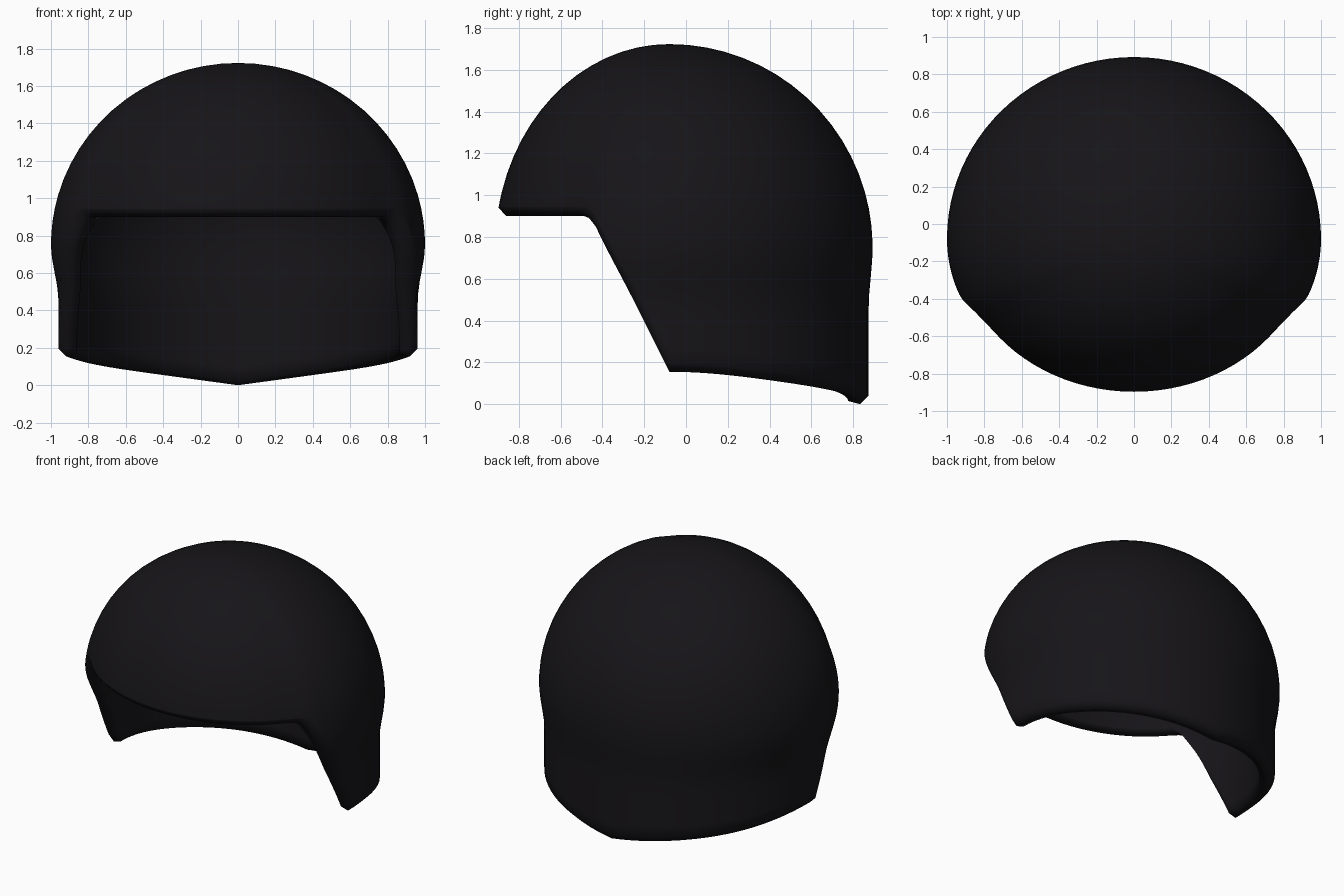
import bpy, bmesh, math

if "Cube" in bpy.data.objects:
    bpy.data.objects.remove(bpy.data.objects["Cube"])

CY, CZ, R = -0.08, 0.75, 0.973     # dome centre and height radius
WALL = 0.1


def smooth(a, b, v):
    t = min(1, max(0, (v - a) / (b - a)))
    return t * t * (3 - 2 * t)


# Horizontal position on the shell for an angle, height and inward offset
def point(ang, z, inset):
    c, s = math.cos(ang), math.sin(ang)
    if z > CZ:
        k = math.sqrt(max(0, 1 - ((z - CZ) / (R - inset)) ** 2))
        kx = ky = k
    else:
        t = smooth(0.75, 0.45, z)
        kx, ky = 1 - 0.04 * t, 1 - 0.02 * t
    ry = 0.973 if s > 0 else 0.833
    taper = 1 - 0.04 * smooth(0.38, 0.62, -s)
    return ((1 - inset) * kx * taper * c, CY + (ry - inset) * ky * s, z)


# Height of the lower rim: flat brim, slanted cheek edge, rising neck edge
def rim(ang, inset):
    c, s = abs(math.cos(ang)), math.sin(ang)
    if s >= 0:
        return 0.125 * c + 0.03 * c ** 8
    y = CY + (0.833 - inset) * 0.975 * s
    if y > -0.43:
        return 0.155 + (CY - y) / 0.35 * 0.705
    return 0.86 + 0.04 * min(1, (-0.43 - y) / 0.04)


def span(a, b, n):
    return [math.radians(a + (b - a) * i / n) for i in range(n)]


half = span(-90, -36, 14) + span(-36, 0, 24) + span(0, 90, 24) + [math.pi / 2]
angles = half + [math.pi - a for a in reversed(half[1:-1])]
N = len(angles)

bm = bmesh.new()


def ring(zfun, inset):
    return [bm.verts.new(point(a, zfun(a), inset)) for a in angles]


# Rings of one wall, ordered from crown to rim
def wall(inset, lift):
    rings = []
    for i in range(1, 15):
        z = CZ + (R - inset) * math.cos(math.radians(74 * i / 14))
        rings.append(ring(lambda a: z, inset))
    top = z
    for i in range(1, 13):
        t = i / 12
        rings.append(ring(lambda a: top + (rim(a, inset) + lift - top) * t, inset))
    return rings


# Outer wall, chamfered rim, inner wall
outer = wall(0, 0.04)
middle = ring(lambda a: rim(a, 0.042), 0.042)
inner = wall(WALL, 0.015)
rings = outer + [middle] + inner[::-1]
for a, b in zip(rings, rings[1:]):
    for i in range(N):
        j = (i + 1) % N
        bm.faces.new((a[i], b[i], b[j], a[j]))

# Crown caps outside and inside
for first, inset in ((outer[0], 0), (inner[0], WALL)):
    apex = bm.verts.new((0, CY, CZ + R - inset))
    for i in range(N):
        bm.faces.new((apex, first[i], first[(i + 1) % N]))
bmesh.ops.recalc_face_normals(bm, faces=bm.faces)

mesh = bpy.data.meshes.new("helmet_shell")
bm.to_mesh(mesh)
bm.free()
helmet = bpy.data.objects.new("helmet_shell", mesh)
bpy.context.collection.objects.link(helmet)

# Dark shell colour
mat = bpy.data.materials.new("dark_shell")
mat.diffuse_color = (0.008, 0.007, 0.009, 1)
mat.use_nodes = True
mat.node_tree.nodes["Principled BSDF"].inputs["Base Color"].default_value = mat.diffuse_color
mesh.materials.append(mat)

# The rim is softly rounded, so everything is smooth shaded
bpy.context.view_layer.objects.active = helmet
helmet.select_set(True)
bpy.ops.object.shade_smooth()
